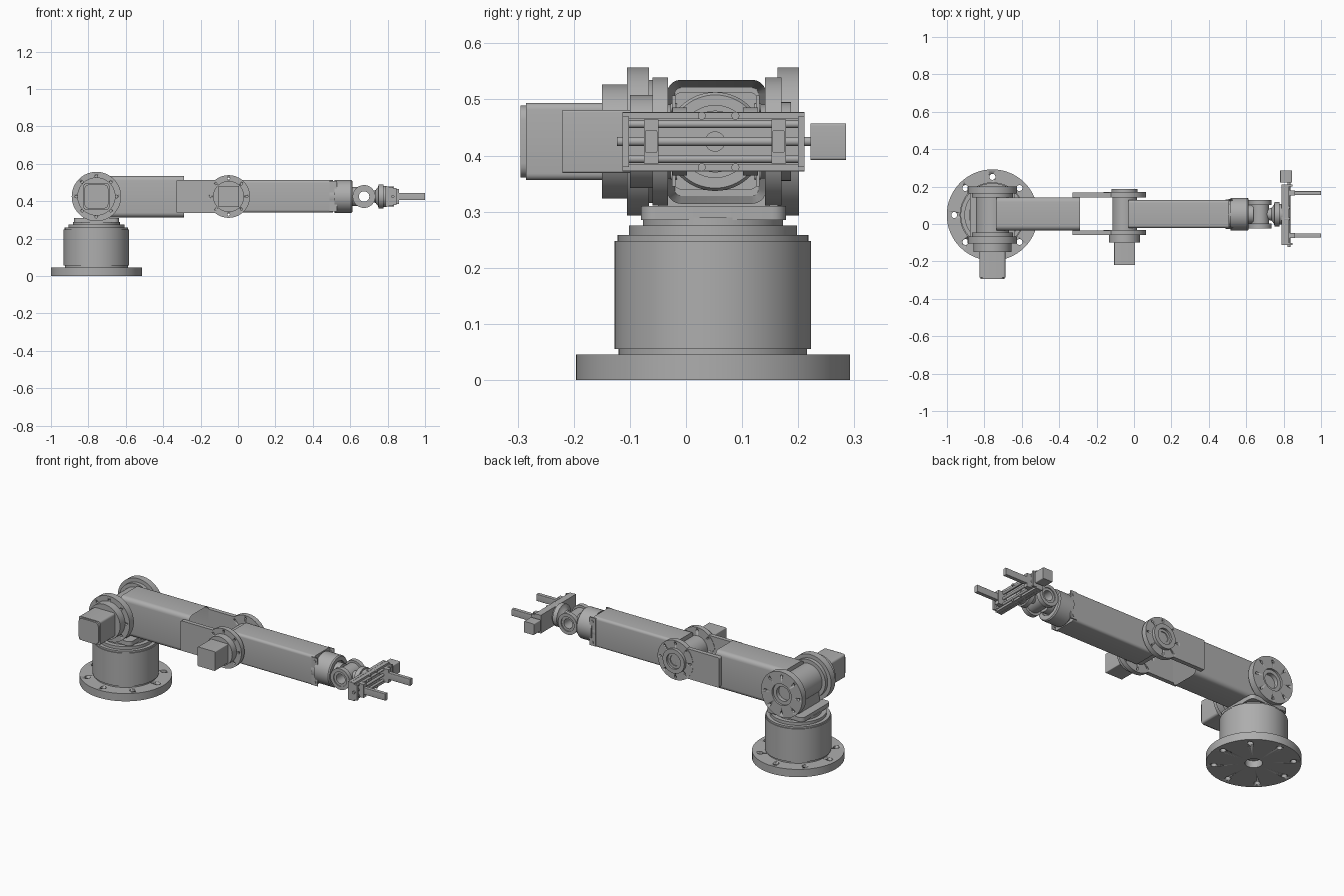
import bpy, bmesh, math
from mathutils import Matrix, Vector

cube = bpy.data.objects.get("Cube")
if cube:
    bpy.data.objects.remove(cube, do_unlink=True)

grey = bpy.data.materials.new("machined grey")
grey.use_nodes = True
grey.diffuse_color = (0.42, 0.42, 0.42, 1)
grey.node_tree.nodes["Principled BSDF"].inputs["Base Color"].default_value = grey.diffuse_color

CY, CZ = 0.052, 0.425          # arm centre line
SHOULDER, ELBOW, WRIST = -0.757, -0.05, 0.674


def make(name, bm):
    bmesh.ops.recalc_face_normals(bm, faces=bm.faces[:])
    mesh = bpy.data.meshes.new(name)
    bm.to_mesh(mesh)
    bm.free()
    mesh.materials.append(grey)
    ob = bpy.data.objects.new(name, mesh)
    bpy.context.collection.objects.link(ob)
    bpy.ops.object.select_all(action="DESELECT")
    ob.select_set(True)
    bpy.context.view_layer.objects.active = ob
    bpy.ops.object.shade_smooth_by_angle(angle=math.radians(30))
    return ob


def box(name, x, y, z, r=0.0, axis=0):
    """Box from three ranges, with the edges along one axis rounded."""
    bm = bmesh.new()
    bmesh.ops.create_cube(bm, size=1)
    spans = (x, y, z)
    for v in bm.verts:
        v.co = [s[0] if c < 0 else s[1] for c, s in zip(v.co, spans)]
    if r:
        edges = [e for e in bm.edges
                 if abs((e.verts[0].co - e.verts[1].co).normalized()[axis]) > 0.9]
        bmesh.ops.bevel(bm, geom=edges, offset=r, segments=5, profile=0.5, affect="EDGES")
    return make(name, bm)


def frame(axis, centre):
    """Matrix turning local z to the given axis."""
    turn = Vector((0, 0, 1)).rotation_difference(Vector(axis)).to_matrix().to_4x4()
    return Matrix.Translation(centre) @ turn


def lathe(name, axis, centre, profile, steps=64, closed=False):
    """Turned part from (radius, position along the axis) points."""
    bm = bmesh.new()
    verts = [bm.verts.new((r, 0, h)) for r, h in profile]
    edges = [bm.edges.new(p) for p in zip(verts, verts[1:])]
    if closed:
        edges.append(bm.edges.new((verts[-1], verts[0])))
    bmesh.ops.spin(bm, geom=verts + edges, cent=(0, 0, 0), axis=(0, 0, 1),
                   angle=math.tau, steps=steps, use_merge=True)
    bmesh.ops.remove_doubles(bm, verts=bm.verts[:], dist=0.00002)
    bm.transform(frame(axis, centre))
    return make(name, bm)


def rod(name, axis, centre, r, a, b):
    return lathe(name, axis, centre, [(0, a), (r, a), (r, b), (0, b)])


def drill(ob, axis, centre, ring, r, a, b, count=8, phase=0.0):
    """Cut a ring of bolt holes."""
    bm = bmesh.new()
    for i in range(count):
        t = math.tau * i / count + phase
        bmesh.ops.create_cone(bm, cap_ends=True, segments=20, radius1=r, radius2=r, depth=b - a,
                              matrix=Matrix.Translation((ring * math.cos(t), ring * math.sin(t), (a + b) / 2)))
    bm.transform(frame(axis, centre))
    cutter = make("bolt_cutter", bm)
    cutter.hide_render = True
    mod = ob.modifiers.new("holes", "BOOLEAN")
    mod.operation, mod.object, mod.solver = "DIFFERENCE", cutter, "EXACT"
    bpy.context.view_layer.objects.active = ob
    bpy.ops.object.modifier_apply(modifier=mod.name)
    bpy.data.objects.remove(cutter, do_unlink=True)


Xa, Ya, Za = (1, 0, 0), (0, 1, 0), (0, 0, 1)

# Base flange and turret drum
base_at = (SHOULDER, 0.048, 0)
base = lathe("base_flange", Za, base_at,
             [(0, 0.04), (0.045, 0.04), (0.045, 0), (0.244, 0), (0.244, 0.045), (0, 0.045)])
drill(base, Za, base_at, 0.204, 0.016, -0.01, 0.06)
lathe("base_drum", Za, base_at,
      [(0, 0.042), (0.168, 0.042), (0.168, 0.055), (0.175, 0.055), (0.175, 0.248), (0.17, 0.248),
       (0.17, 0.258), (0.15, 0.258), (0.15, 0.275), (0.125, 0.275), (0.125, 0.29), (0, 0.29)])
box("turret_plate", (SHOULDER - 0.12, SHOULDER + 0.12), (-0.08, 0.178), (0.285, 0.31), 0.025, 2)
box("turret_pedestal", (SHOULDER - 0.07, SHOULDER + 0.07), (-0.05, 0.15), (0.3, 0.37))

# Shoulder joint along y
sh = (SHOULDER, 0, CZ)
rod("shoulder_tube", Ya, sh, 0.089, -0.07, 0.165)
for name, a, b in (("front", -0.045, -0.105), ("back", 0.142, 0.201)):
    s = 1 if b > a else -1
    mid = a + 0.021 * s
    flange = lathe("shoulder_flange_" + name, Ya, sh,
                   [(0, a), (0.11, a), (0.11, mid), (0.132, mid), (0.132, b),
                    (0.062, b), (0.062, b - 0.012 * s), (0.042, b - 0.012 * s),
                    (0.042, b - 0.035 * s), (0, b - 0.035 * s)])
    drill(flange, Ya, sh, 0.108, 0.007, min(b, b - 0.02 * s) - 0.002, max(b, b - 0.02 * s) + 0.002)
rod("shoulder_motor_mount", Ya, sh, 0.102, -0.15, -0.09)
for name, h, y0, y1, r in (("body", 0.069, -0.285, -0.145, 0.012), ("cap", 0.064, -0.295, -0.28, 0.025)):
    box("shoulder_motor_" + name, (SHOULDER - h, SHOULDER + h), (y0, y1), (CZ - h, CZ + h), r, 1)

# Upper arm: rounded hollow tube
arm = box("upper_arm", (-0.735, -0.29), (-0.034, 0.143), (0.314, 0.535), 0.025, 0)
bm = bmesh.new()
bm.from_mesh(arm.data)
ends = [f for f in bm.faces if f.normal.x > 0.9]
bmesh.ops.inset_region(bm, faces=ends, thickness=0.014)
bmesh.ops.translate(bm, verts=ends[0].verts[:], vec=(-0.37, 0, 0))
bm.to_mesh(arm.data)
bm.free()

# Elbow fork plates, flanges and motor
el = (ELBOW, 0, CZ)
for name, y0, y1 in (("front", -0.058, -0.034), ("back", 0.143, 0.168)):
    box("elbow_plate_" + name, (-0.33, ELBOW), (y0, y1), (0.338, 0.512), 0.008, 1)
    ring = rod("elbow_disc_" + name, Ya, el, 0.114, y0 - 0.002, y1 + 0.002)
    drill(ring, Ya, el, 0.097, 0.006, y0 - 0.01, y1 + 0.01)
rod("elbow_tube", Ya, el, 0.066, -0.05, 0.16)
rod("elbow_motor_mount", Ya, el, 0.083, -0.1, -0.05)
lathe("elbow_back_cap", Ya, el,
      [(0, 0.16), (0.07, 0.16), (0.07, 0.187), (0.045, 0.187), (0.045, 0.175),
       (0.03, 0.175), (0.03, 0.165), (0, 0.165)])
box("elbow_motor", (ELBOW - 0.056, ELBOW + 0.056), (-0.22, -0.09), (CZ - 0.056, CZ + 0.056), 0.004, 1)

# Forearm with end collar and screws
box("forearm", (-0.03, 0.507), (-0.022, 0.128), (0.339, 0.513), 0.015, 0)
mid = (0, CY, CZ)
lathe("wrist_collar", Xa, mid,
      [(0, 0.49), (0.08, 0.49), (0.08, 0.515), (0.088, 0.515), (0.088, 0.605),
       (0.083, 0.612), (0.06, 0.612), (0.06, 0.6), (0, 0.6)])
for y in (-0.022, 0.128):
    box("forearm_end_strap", (0.49, 0.53), (y - 0.003, y + 0.003), (0.345, 0.507))
    for z in (0.365, 0.485):
        rod("strap_screw", Ya, (0.512, y, z), 0.008, -0.006, 0.006)

# Wrist knuckle with through bore
wr = (WRIST, CY, CZ)
lathe("wrist_knuckle", Ya, wr,
      [(0.028, -0.07), (0.028, 0.07), (0.042, 0.07), (0.042, 0.076), (0.061, 0.076), (0.061, 0.05),
       (0.048, 0.05), (0.048, -0.05), (0.061, -0.05), (0.061, -0.076), (0.042, -0.076), (0.042, -0.07)],
      closed=True)
rod("wrist_neck", Xa, mid, 0.05, 0.595, 0.64)
lathe("tool_flange", Xa, mid,
      [(0, 0.705), (0.028, 0.705), (0.034, 0.735), (0.05, 0.748), (0.065, 0.752), (0.065, 0.778),
       (0.055, 0.778), (0.055, 0.795), (0, 0.795)])

# Gripper housing, rails and screw
box("gripper_back_plate", (0.788, 0.805), (-0.113, 0.211), (0.372, 0.478))
for s in (-1, 1):
    z = CZ + 0.046 * s
    box("gripper_side_rail", (0.79, 0.828), (-0.113, 0.211), (z - 0.006, z + 0.006))
    rod("gripper_guide_rod", Ya, (0.828, 0, CZ + 0.031 * s), 0.007, -0.113, 0.211)
    for y in (-0.02, 0.03):
        rod("gripper_bolt", Xa, (0.805, CY + y * 1.2, CZ + 0.046 * s), 0.007, 0, 0.03)
rod("gripper_lead_screw", Ya, (0.828, 0, CZ), 0.008, -0.123, 0.23)
rod("gripper_boss", Xa, mid, 0.018, 0.8, 0.815)
for y in (-0.113, 0.2):
    box("gripper_end_plate", (0.79, 0.847), (y, y + 0.011), (0.38, 0.47))
box("gripper_motor", (0.781, 0.845), (0.222, 0.285), (0.392, 0.457), 0.004, 1)

# Fingers and carriages, one pair
for side, y in (("right", -0.062), ("left", 0.165)):
    box("finger_carriage_" + side, (0.808, 0.862), (y - 0.013, y + 0.013), (0.386, 0.464))
    box("finger_" + side, (0.85, 1.0), (y - 0.011, y + 0.011), (0.405, 0.445), 0.003, 0)
